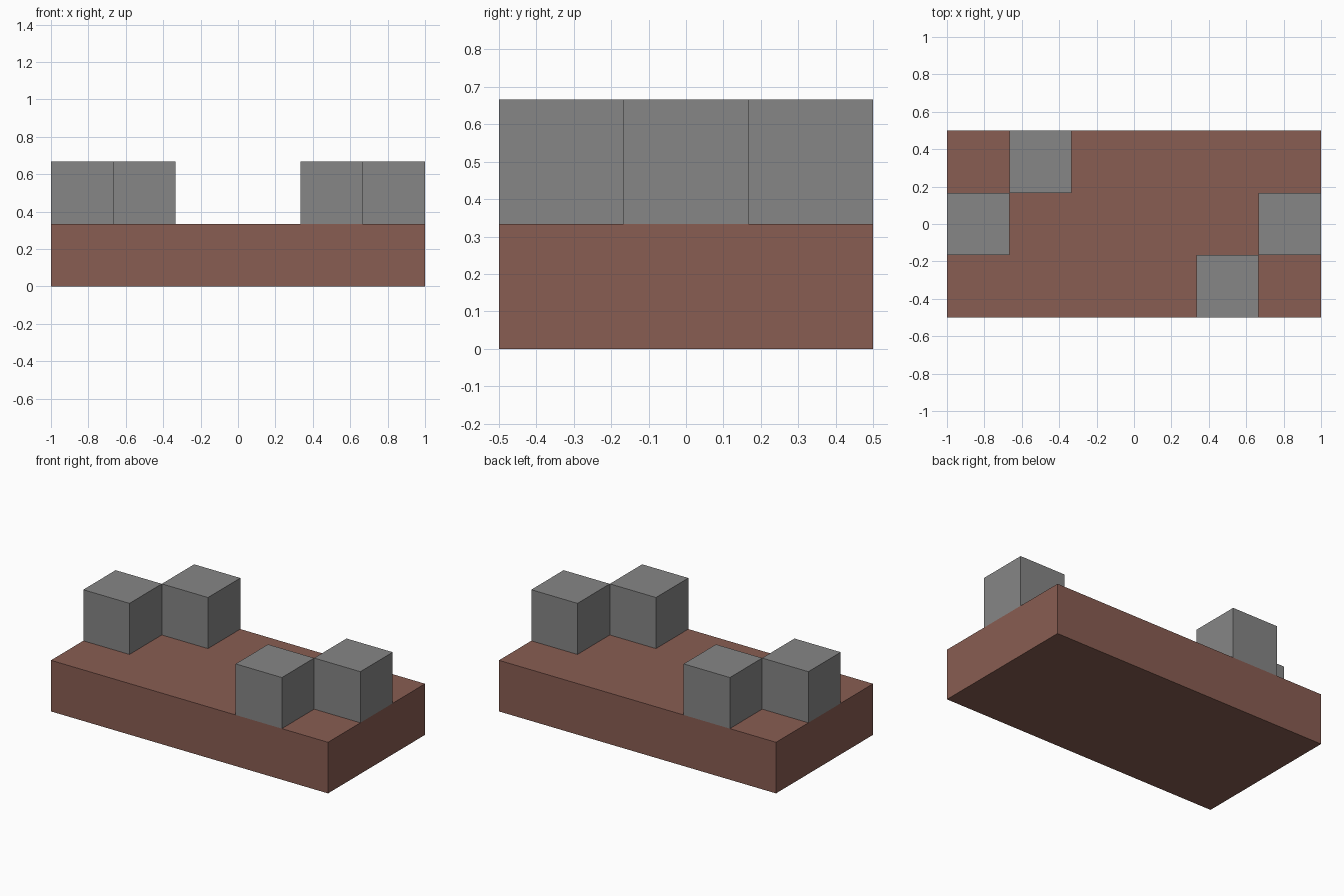
import bpy

default = bpy.data.objects.get("Cube")
if default:
    bpy.data.objects.remove(default, do_unlink=True)

U = 1 / 3  # side of one block


def material(name, rgb):
    mat = bpy.data.materials.new(name)
    mat.use_nodes = True
    color = (*rgb, 1)
    mat.diffuse_color = color
    bsdf = mat.node_tree.nodes["Principled BSDF"]
    bsdf.inputs["Base Color"].default_value = color
    bsdf.inputs["Roughness"].default_value = 0.9
    return mat


def box(name, center, size, mat):
    bpy.ops.mesh.primitive_cube_add(size=1, location=center)
    obj = bpy.context.object
    obj.name = name
    obj.scale = size
    bpy.ops.object.transform_apply(location=False, rotation=False, scale=True)
    obj.data.materials.append(mat)
    return obj


brown = material("earth brown", (0.25, 0.11, 0.085))
grey = material("stone grey", (0.24, 0.24, 0.24))

# Base slab
box("base_slab", (0, 0, U / 2), (2, 1, U), brown)

# Two blocks at each end, repeated by a half turn
for side, s in (("left", 1), ("right", -1)):
    box(side + "_end_block", (s * 2.5 * U, 0, 1.5 * U), (U, U, U), grey)
    box(side + "_corner_block", (s * 1.5 * U, -s * U, 1.5 * U), (U, U, U), grey)
